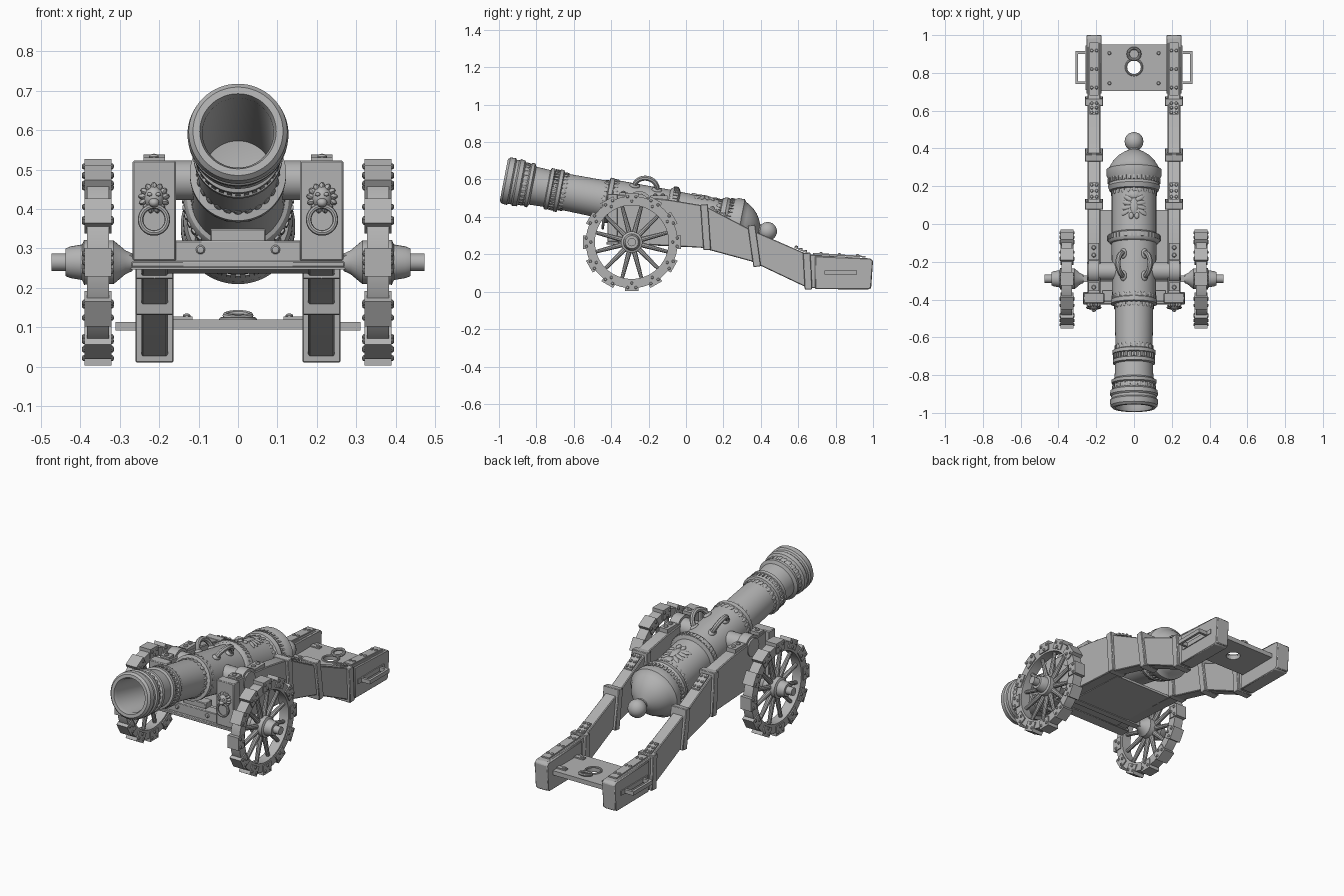
import bpy, bmesh, math
from math import sin, cos, pi, radians
from mathutils import Matrix, Vector

cube = bpy.data.objects.get("Cube")
if cube:
    bpy.data.objects.remove(cube, do_unlink=True)

grey = bpy.data.materials.new("plain_grey")
grey.use_nodes = True
grey.diffuse_color = (0.45, 0.45, 0.45, 1)
grey.node_tree.nodes["Principled BSDF"].inputs["Base Color"].default_value = (0.45, 0.45, 0.45, 1)
parts = []


def finish(name, bm, mirror=False, bevel=0):
    bmesh.ops.recalc_face_normals(bm, faces=bm.faces)
    me = bpy.data.meshes.new(name)
    bm.to_mesh(me)
    bm.free()
    me.materials.append(grey)
    ob = bpy.data.objects.new(name, me)
    bpy.context.collection.objects.link(ob)
    if bevel:
        mod = ob.modifiers.new("bevel", 'BEVEL')
        mod.width = bevel
        mod.segments = 1
    if mirror:
        ob.modifiers.new("mirror", 'MIRROR')
    parts.append(ob)
    return ob


def frame(loc, axis):
    return Matrix.Translation(loc) @ Vector(axis).to_track_quat('Z', 'Y').to_matrix().to_4x4()


def box(bm, x, y, z, m=Matrix()):
    mid = Vector([(a + b) / 2 for a, b in (x, y, z)])
    size = [b - a for a, b in (x, y, z)]
    bmesh.ops.create_cube(bm, size=1, matrix=m @ Matrix.Translation(mid) @ Matrix.Diagonal((*size, 1)))


def prism(bm, pts, x0, x1):
    f = bm.faces.new([bm.verts.new((x0, y, z)) for y, z in pts])
    out = bmesh.ops.extrude_face_region(bm, geom=[f])
    moved = [v for v in out["geom"] if isinstance(v, bmesh.types.BMVert)]
    bmesh.ops.translate(bm, verts=moved, vec=(x1 - x0, 0, 0))
    if f.is_valid is False or len(f.link_loops if hasattr(f, "link_loops") else f.loops) == 0:
        return


def lathe(bm, prof, m, n=48, closed=False):
    rings = [[bm.verts.new(m @ Vector((r * cos(2 * pi * i / n), r * sin(2 * pi * i / n), s)))
              for i in range(n)] for s, r in prof]
    pairs = list(zip(rings, rings[1:])) + ([(rings[-1], rings[0])] if closed else [])
    for a, b in pairs:
        for i in range(n):
            j = (i + 1) % n
            bm.faces.new((a[i], a[j], b[j], b[i]))
    bmesh.ops.remove_doubles(bm, verts=[v for ring in rings for v in ring], dist=1e-5)


def rod(bm, loc, axis, length, r0, r1=None, n=16):
    r1 = r0 if r1 is None else r1
    lathe(bm, [(0, 0), (0, r0), (length, r1), (length, 0)], frame(loc, axis), n)


def stud(bm, loc, axis, r=0.01):
    lathe(bm, [(-r / 2, r), (r * 0.3, r), (r * 0.7, r * 0.7), (r * 0.85, 0)], frame(loc, axis), 10)


def torus(bm, m, big, small, n=32):
    prof = [(small * sin(k * pi / 4), big + small * cos(k * pi / 4)) for k in range(8)]
    lathe(bm, prof, m, n, True)


def blob(bm, m, size):
    bmesh.ops.create_icosphere(bm, subdivisions=2, radius=1, matrix=m @ Matrix.Diagonal((*size, 1)))


# Barrel: local z runs from the muzzle to the breech, local -y is up
TILT = radians(11)
B = Matrix.Translation((0, -0.974, 0.597)) @ Matrix.Rotation(-(pi / 2 + TILT), 4, 'X')


def along(y):
    return (y + 0.974) / cos(TILT)


def on_barrel(s, phi, r):
    return B @ Matrix.Translation((0, 0, s)) @ Matrix.Rotation(phi, 4, 'Z') @ Matrix.Translation((0, -r, 0))


bm = bmesh.new()
outline = [(0.6, 0), (0.58, 0.088), (0.02, 0.09), (0, 0.097), (0, 0.114), (0.012, 0.125), (0.04, 0.128),
           (0.048, 0.12), (0.062, 0.12), (0.07, 0.127), (0.092, 0.125), (0.102, 0.112), (0.125, 0.107),
           (0.132, 0.118), (0.148, 0.12), (0.158, 0.103), (0.235, 0.1), (0.24, 0.112), (0.258, 0.112),
           (0.262, 0.103), (0.285, 0.103), (0.29, 0.114), (0.308, 0.114), (0.315, 0.098), (0.555, 0.102),
           (0.56, 0.122), (0.582, 0.122), (0.588, 0.115), (0.885, 0.119), (0.89, 0.129), (0.905, 0.138),
           (0.93, 0.138), (0.94, 0.118), (1.165, 0.118), (1.17, 0.13), (1.195, 0.138), (1.21, 0.13),
           (1.23, 0.134), (1.25, 0.145), (1.285, 0.145), (1.295, 0.132), (1.31, 0.124), (1.335, 0.108),
           (1.36, 0.084), (1.38, 0.053), (1.39, 0.03)]
outline += [(1.437 - 0.05 * cos(t * pi / 10), 0.05 * sin(t * pi / 10)) for t in range(2, 11)]
lathe(bm, outline, B, 64)
finish("barrel", bm)

# Tooth and leaf rings around the barrel
bm = bmesh.new()
for s, r, count in ((0.275, 0.107, 32), (0.915, 0.138, 40), (1.222, 0.135, 36)):
    for i in range(count):
        box(bm, (-0.006, 0.006), (-0.004, 0.004), (-0.012, 0.012), on_barrel(s, 2 * pi * i / count, r))
for s, r in ((0.322, 0.1), (0.55, 0.103), (0.592, 0.116), (1.16, 0.119), (0.11, 0.112)):
    for i in range(24):
        blob(bm, on_barrel(s, 2 * pi * i / 24, r), (0.01, 0.004, 0.018))
finish("barrel_ornament_rings", bm)

# Winged crest in relief on the breech
bm = bmesh.new()
blob(bm, on_barrel(1.07, 0, 0.118), (0.02, 0.008, 0.045))
blob(bm, on_barrel(1.13, 0, 0.118), (0.026, 0.007, 0.022))
for side in (-1, 1):
    blob(bm, on_barrel(1.015, side * 0.13, 0.118), (0.013, 0.009, 0.018))
    for k in range(4):
        place = on_barrel(1.035 + 0.025 * k, side * (0.4 - 0.04 * k), 0.118)
        blob(bm, place @ Matrix.Rotation(side * (0.5 - 0.35 * k), 4, 'Y'), (0.028, 0.006, 0.012))
finish("breech_crest", bm)

# Lifting handles and trunnions
bm = bmesh.new()
for phi in (-0.5, 0.5):
    m = on_barrel(along(-0.235), phi, 0.115) @ Matrix.Rotation(pi / 2, 4, 'Y')
    torus(bm, m, 0.062, 0.014)
    for end in (-1, 1):
        blob(bm, on_barrel(along(-0.235) + end * 0.06, phi, 0.118), (0.02, 0.014, 0.028))
finish("lifting_handles", bm)
bm = bmesh.new()
rod(bm, (-0.25, -0.25, 0.473), (1, 0, 0), 0.5, 0.05, n=32)
finish("trunnions", bm)

# Carriage cheeks, with thicker tail blocks
bm = bmesh.new()
prism(bm, [(-0.37, 0.52), (-0.08, 0.49), (0.1, 0.46), (0.34, 0.335), (0.65, 0.2), (0.985, 0.178),
           (0.99, 0.016), (0.65, 0.02), (0.35, 0.162), (0.08, 0.235), (-0.37, 0.26)], 0.178, 0.245)
finish("cheeks", bm, True, 0.004)
bm = bmesh.new()
prism(bm, [(0.69, 0.19), (0.985, 0.178), (1.0, 0.165), (0.99, 0.022), (0.975, 0.012), (0.69, 0.014)], 0.171, 0.252)
finish("tail_blocks", bm, True, 0.004)

# Bands wrapped round the cheeks
bm = bmesh.new()
for y, z, half, tilt in ((0.105, 0.345, 0.122, 4), (0.365, 0.245, 0.112, 8), (0.65, 0.11, 0.098, 3)):
    m = Matrix.Translation((0, y, z)) @ Matrix.Rotation(radians(tilt), 4, 'X')
    box(bm, (0.163, 0.26), (-0.02, 0.02), (-half, half), m)
finish("cheek_bands", bm, True, 0.003)

# Studded straps on top of the cheeks
bm = bmesh.new()
for a, b in (((0.13, 0.449), (0.22, 0.402)), ((0.58, 0.235), (0.65, 0.204)), ((0.68, 0.2), (0.96, 0.183))):
    p, q = Vector((0.211, *a)), Vector((0.211, *b))
    d = q - p
    m = frame(p, d)
    prism(bm, [a, b, (b[0], b[1] + 0.008), (a[0], a[1] + 0.008)], 0.187, 0.236)
    for k in range(3):
        spot = p + d * (0.15 + 0.35 * k) + Vector((0, 0, 0.008))
        for dx in (-0.013, 0.013):
            stud(bm, spot + Vector((dx, 0, 0)), (0, 0.2, 1), 0.009)
finish("cheek_straps", bm, True)

# Straps holding the trunnions down
bm = bmesh.new()
arc = [(-0.25 + r * cos(t * pi / 12), 0.473 + r * sin(t * pi / 12))
       for r, steps in ((0.065, range(13)), (0.05, range(12, -1, -1))) for t in steps]
prism(bm, arc, 0.185, 0.24)
box(bm, (0.185, 0.24), (-0.355, -0.31), (0.51, 0.53))
box(bm, (0.185, 0.24), (-0.19, -0.1), (0.49, 0.515))
for y, z in ((-0.335, 0.53), (-0.165, 0.515), (-0.125, 0.515)):
    stud(bm, (0.213, y, z), (0, 0, 1), 0.012)
finish("trunnion_straps", bm, True)

# Front blocks, cross pieces and floor
bm = bmesh.new()
box(bm, (0.157, 0.267), (-0.42, -0.365), (0.268, 0.523))
finish("front_blocks", bm, True, 0.004)
bm = bmesh.new()
box(bm, (-0.17, 0.17), (-0.41, -0.35), (0.262, 0.32))
box(bm, (-0.07, 0.07), (-0.39, -0.33), (0.315, 0.35))
box(bm, (-0.27, 0.27), (-0.425, -0.36), (0.252, 0.268))
finish("front_transom", bm, False, 0.003)
bm = bmesh.new()
prism(bm, [(-0.39, 0.27), (0.075, 0.25), (0.075, 0.236), (-0.39, 0.256)], -0.18, 0.18)
finish("floor_plate", bm)
bm = bmesh.new()
stud(bm, (0.095, -0.41, 0.297), (0, -1, 0), 0.012)
finish("transom_bolts", bm, True)

# Lion masks holding rings
bm = bmesh.new()
face = Matrix.Translation((0.213, -0.425, 0.428))
blob(bm, face, (0.027, 0.03, 0.032))
blob(bm, face @ Matrix.Translation((0, -0.025, -0.012)), (0.014, 0.016, 0.012))
for k in range(13):
    m = face @ Matrix.Rotation(2 * pi * k / 13, 4, 'Y') @ Matrix.Translation((0, 0, 0.027))
    blob(bm, m, (0.008, 0.014, 0.013))
for dx in (-0.011, 0.011):
    blob(bm, face @ Matrix.Translation((dx, -0.025, 0.009)), (0.007, 0.007, 0.005))
torus(bm, frame((0.213, -0.442, 0.373), (0, -1, 0.1)), 0.034, 0.007)
finish("lion_masks", bm, True)

# Axle, hubs and wheels
WY, WZ = -0.29, 0.265
bm = bmesh.new()
box(bm, (-0.29, 0.29), (WY - 0.018, WY + 0.018), (WZ - 0.018, WZ + 0.018))
finish("axle", bm)
bm = bmesh.new()
hub = [(0.267, 0), (0.267, 0.022), (0.285, 0.03), (0.315, 0.055), (0.39, 0.057), (0.395, 0.045), (0.425, 0.04),
       (0.437, 0.035), (0.437, 0.022), (0.473, 0.022), (0.473, 0)]
lathe(bm, hub, frame((0, WY, WZ), (1, 0, 0)), 32)
finish("wheel_hubs", bm, True)

rim, plates, spokes = bmesh.new(), bmesh.new(), bmesh.new()
lathe(rim, [(0.327, 0.197), (0.327, 0.246), (0.383, 0.246), (0.383, 0.197)], frame((0, WY, WZ), (1, 0, 0)), 48, True)
for k in range(12):
    m = Matrix.Translation((0, WY, WZ)) @ Matrix.Rotation(2 * pi * k / 12, 4, 'X')
    box(plates, (0.321, 0.389), (-0.036, 0.036), (0.207, 0.262), m)
    for y, z in ((-0.022, 0.243), (0.022, 0.243), (0, 0.219)):
        for x, d in ((0.389, 1), (0.321, -1)):
            stud(plates, m @ Vector((x, y, z)), (d, 0, 0), 0.008)
    m = m @ Matrix.Rotation(pi / 12, 4, 'X')
    d = m.to_3x3() @ Vector((0, 0, 1))
    rod(spokes, m @ Vector((0.355, 0, 0.04)), d, 0.16, 0.015, 0.01, 10)
finish("wheel_rims", rim, True)
finish("wheel_rim_plates", plates, True)
finish("wheel_spokes", spokes, True)

# Tail board with its round hole
bm = bmesh.new()
rod(bm, (0, 0.83, 0.05), (0, 0, 1), 0.12, 0.038, n=32)
cutter = finish("hole_cutter", bm)
cutter.hide_render = True
cutter.hide_viewport = True
parts.remove(cutter)
bm = bmesh.new()
box(bm, (-0.18, 0.18), (0.705, 0.95), (0.095, 0.12))
board = finish("tail_board", bm)
cut = board.modifiers.new("hole", 'BOOLEAN')
cut.object = cutter
cut.solver = 'EXACT'
bm = bmesh.new()
torus(bm, frame((0, 0.83, 0.12), (0, 0, 1)), 0.042, 0.006)
torus(bm, frame((0, 0.9, 0.13), (0, -0.2, 1)), 0.031, 0.008)
finish("tail_board_rings", bm)
bm = bmesh.new()
for y in (0.745, 0.905):
    box(bm, (0.115, 0.175), (y - 0.013, y + 0.013), (0.118, 0.127))
    stud(bm, (0.13, y, 0.127), (0, 0, 1), 0.01)
finish("tail_board_brackets", bm, True)

# Carrying handles outside the tail
bm = bmesh.new()
box(bm, (0.296, 0.31), (0.74, 0.915), (0.092, 0.114))
for y in (0.74, 0.901):
    box(bm, (0.24, 0.298), (y, y + 0.014), (0.092, 0.114))
box(bm, (0.25, 0.257), (0.71, 0.945), (0.09, 0.116))
finish("tail_handles", bm, True)

bpy.ops.object.select_all(action='DESELECT')
for ob in parts:
    ob.select_set(True)
bpy.context.view_layer.objects.active = parts[0]
bpy.ops.object.shade_smooth_by_angle(angle=radians(32))
